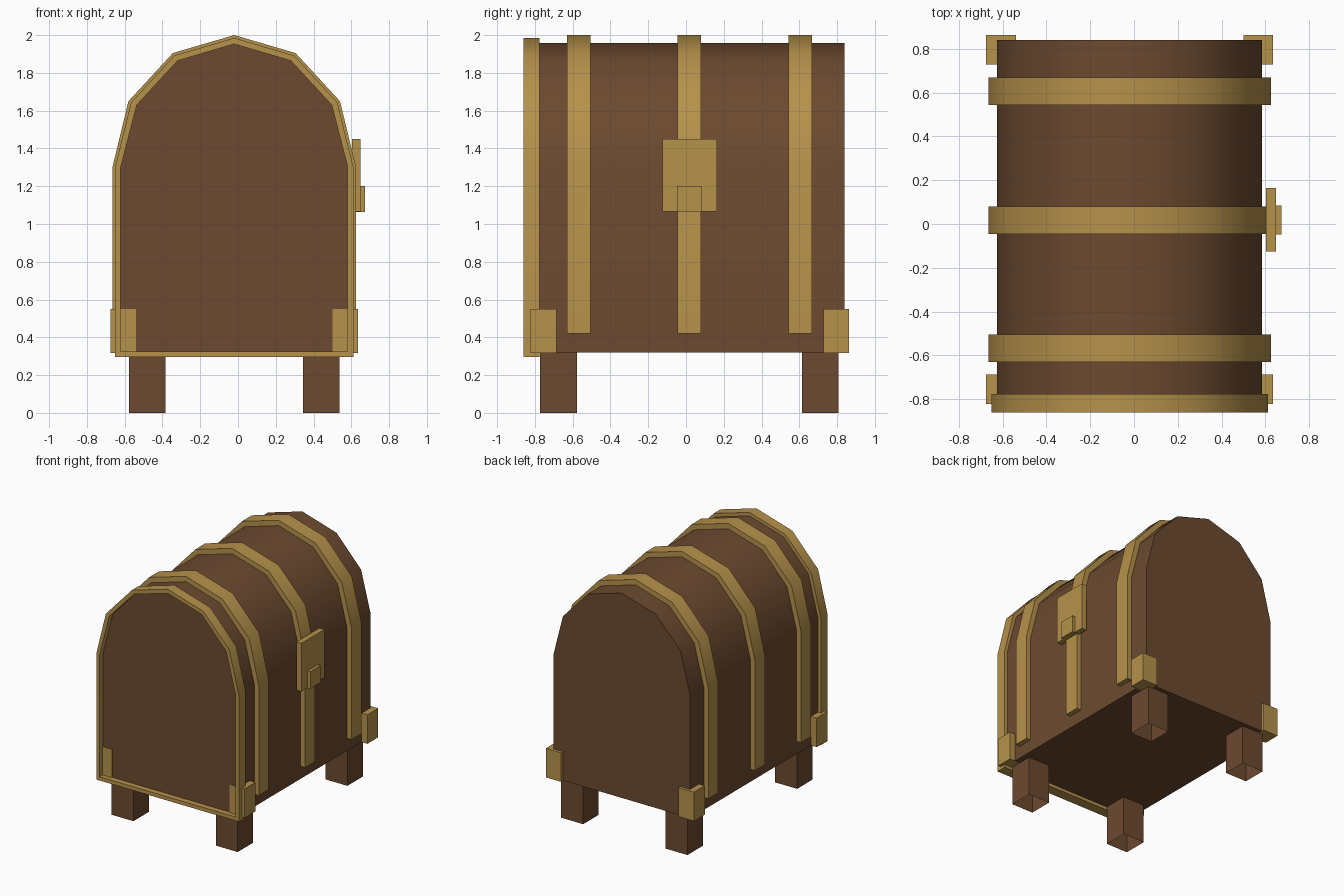
import bpy
import bmesh
from mathutils import Vector

cube = bpy.data.objects.get("Cube")
if cube:
    bpy.data.objects.remove(cube, do_unlink=True)


def material(name, rgb):
    m = bpy.data.materials.new(name)
    m.use_nodes = True
    m.diffuse_color = (*rgb, 1)
    m.node_tree.nodes["Principled BSDF"].inputs["Base Color"].default_value = (*rgb, 1)
    return m


WOOD = material("brown wood", (0.150, 0.068, 0.029))
BRASS = material("dull brass", (0.470, 0.287, 0.070))
MID_X = -0.02


def finish(name, bm, mat, smooth=False):
    bmesh.ops.recalc_face_normals(bm, faces=bm.faces)
    mesh = bpy.data.meshes.new(name)
    bm.to_mesh(mesh)
    bm.free()
    mesh.materials.append(mat)
    ob = bpy.data.objects.new(name, mesh)
    bpy.context.collection.objects.link(ob)
    if smooth:
        bpy.ops.object.select_all(action='DESELECT')
        ob.select_set(True)
        bpy.context.view_layer.objects.active = ob
        bpy.ops.object.shade_smooth_by_angle(angle=0.65)
    return ob


def box(name, lo, hi, mat, open_bottom=False):
    bm = bmesh.new()
    bmesh.ops.create_cube(bm, size=1)
    lo, hi = Vector(lo), Vector(hi)
    for v in bm.verts:
        v.co = (lo + hi) / 2 + v.co * (hi - lo)
    bmesh.ops.recalc_face_normals(bm, faces=bm.faces)
    if open_bottom:
        under = [f for f in bm.faces if f.normal.z < -0.5]
        bmesh.ops.delete(bm, geom=under, context='FACES')
    return finish(name, bm, mat)


def arch(t, bottom):
    """Domed outline: t = 0 is the wooden body, t = 1 the outside of the bands."""
    wood = [(0.605, 1.30), (0.52, 1.632), (0.302, 1.868), (0, 1.957)]
    band = [(0.645, 1.30), (0.56, 1.65), (0.325, 1.905), (0, 2.0)]
    half = [Vector(a).lerp(Vector(b), t) for a, b in zip(wood, band)]
    half.insert(0, Vector((half[0].x, bottom)))
    left = [Vector((-p.x, p.y)) for p in half[:-1]]
    return [(p.x + MID_X, p.y) for p in left + half[::-1]]


def hoop(name, outer, inner, y0, y1, closed=False):
    """Strip of brass between two outlines, open underneath unless closed."""
    bm = bmesh.new()
    rows = [[bm.verts.new((x, y, z)) for x, z in line]
            for line, y in ((outer, y0), (inner, y0), (inner, y1), (outer, y1))]
    n = len(outer)
    for i in range(n if closed else n - 1):
        j = (i + 1) % n
        for k in range(4):
            a, b = rows[k], rows[(k + 1) % 4]
            bm.faces.new((a[i], a[j], b[j], b[i]))
    if not closed:
        for i in (0, n - 1):
            bm.faces.new([r[i] for r in rows])
    return finish(name, bm, BRASS, True)


# Wooden body with domed lid
bm = bmesh.new()
outline = arch(0, 0.32)
front, back = [[bm.verts.new((x, y, z)) for x, z in outline] for y in (-0.815, 0.84)]
bm.faces.new(front)
bm.faces.new(back)
for i in range(len(front)):
    j = (i + 1) % len(front)
    bm.faces.new((front[i], front[j], back[j], back[i]))
finish("chest_body", bm, WOOD, True)

# Brass bands over the lid and rim around the front end
for name, y in (("front", -0.5675), ("middle", 0.0175), ("back", 0.605)):
    hoop(name + "_band", arch(1, 0.42), arch(-0.05, 0.42), y - 0.0625, y + 0.0625)
hoop("front_rim", arch(0.65, 0.295), arch(-0.1, 0.325), -0.86, -0.775, closed=True)

# Legs and brass corner caps
for side, s in (("left", 1), ("right", -1)):
    for end, leg_y, cap_y in (("front", -0.675, -0.754), ("back", 0.71, 0.795)):
        lx, cx = MID_X + s * 0.461, MID_X + s * 0.587
        box(f"{end}_{side}_leg", (lx - 0.097, leg_y - 0.097, 0),
            (lx + 0.097, leg_y + 0.097, 0.32), WOOD, open_bottom=True)
        box(f"{end}_{side}_corner_cap", (cx - 0.068, cap_y - 0.068, 0.318),
            (cx + 0.068, cap_y + 0.068, 0.55), BRASS)

# Lock on the left side
box("lock_plate", (0.603, -0.125, 1.065), (0.648, 0.165, 1.45), BRASS)
box("lock_latch", (0.625, -0.047, 1.063), (0.672, 0.085, 1.20), BRASS)
